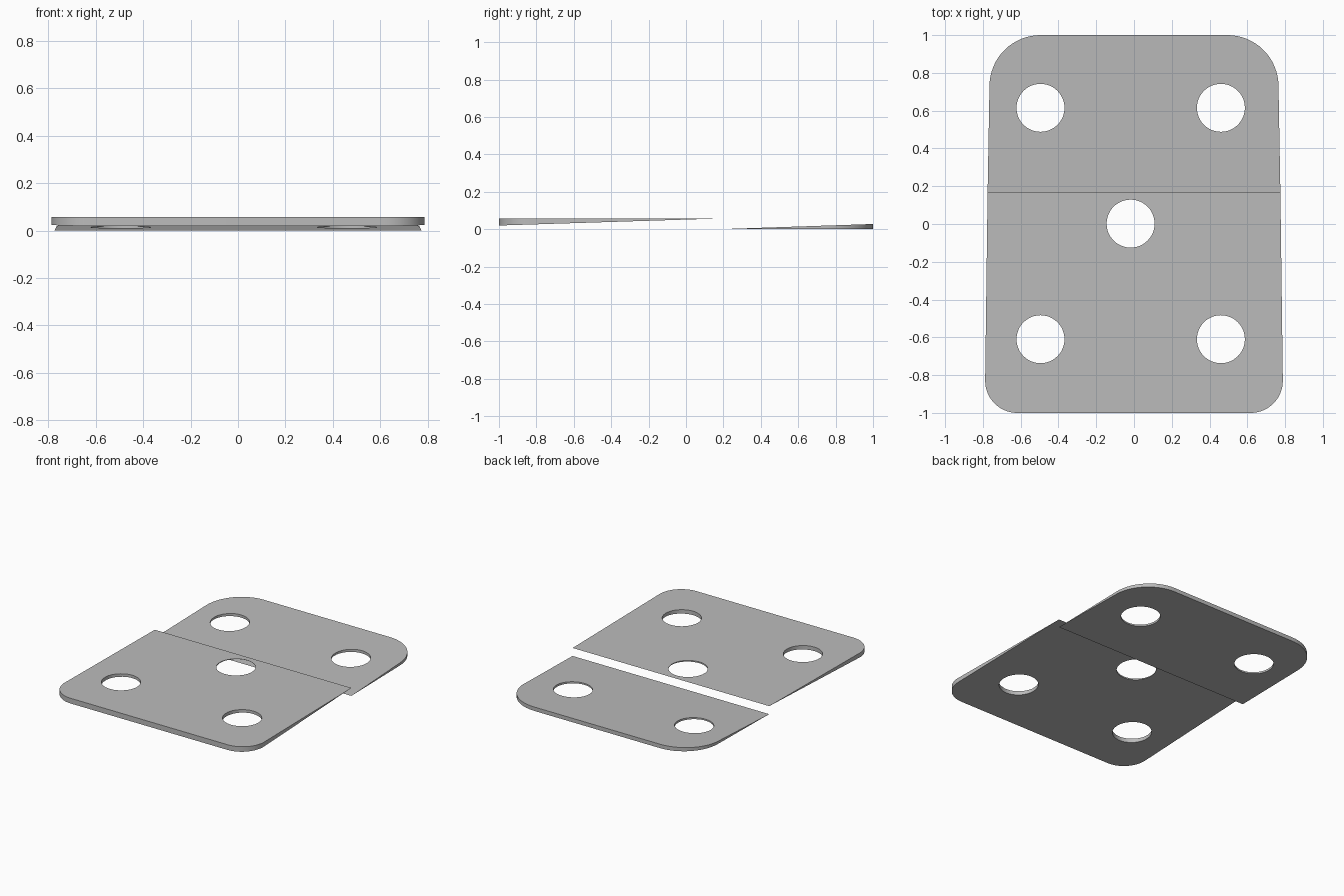
import bpy
import bmesh
from math import sin, cos, pi, radians
from mathutils import Vector

cube = bpy.data.objects.get("Cube")
if cube:
    bpy.data.objects.remove(cube, do_unlink=True)

grey = bpy.data.materials.new("plain grey")
grey.use_nodes = True
GREY = (0.5, 0.5, 0.5, 1)
grey.diffuse_color = GREY
grey.node_tree.nodes["Principled BSDF"].inputs["Base Color"].default_value = GREY

SEAM_Y = 0.17
SEAM_X = 0.775
HOLE_RADIUS = 0.127


def arc(cx, cy, radius, start, end, steps):
    return [(cx + radius * cos(start + (end - start) * i / steps),
             cy + radius * sin(start + (end - start) * i / steps))
            for i in range(steps + 1)]


def outline(half_width, end_y, radius):
    """Tapered plate with a straight seam edge and two rounded outer corners."""
    side = 1 if end_y > 0 else -1
    corner = arc(half_width - radius, end_y - side * radius, radius, 0, side * pi / 2, 16)
    right = [(SEAM_X, SEAM_Y)] + corner
    return right + [(-x, y) for x, y in reversed(right)]


def wedge(name, border, holes, bottom, top):
    """Fill the pierced outline, extrude it and slope its two faces."""
    bm = bmesh.new()
    loops = [border] + [arc(x, y, HOLE_RADIUS, 0, 2 * pi, 48)[:-1] for x, y in holes]
    edges = []
    for loop in loops:
        verts = [bm.verts.new((x, y, 0)) for x, y in loop]
        edges += [bm.edges.new((v, verts[i - 1])) for i, v in enumerate(verts)]
    bmesh.ops.triangle_fill(bm, edges=edges, use_beauty=True, normal=Vector((0, 0, 1)))
    raised = bmesh.ops.extrude_face_region(bm, geom=bm.faces[:], use_keep_orig=True)
    upper = {g for g in raised["geom"] if isinstance(g, bmesh.types.BMVert)}
    for v in bm.verts:
        v.co.z = top(v.co.y) if v in upper else bottom(v.co.y)
    # Close the knife edge at the seam
    bmesh.ops.remove_doubles(bm, verts=bm.verts[:], dist=0.00001)
    bmesh.ops.recalc_face_normals(bm, faces=bm.faces[:])
    mesh = bpy.data.meshes.new(name)
    bm.to_mesh(mesh)
    bm.free()
    mesh.materials.append(grey)
    mesh.shade_smooth()
    mesh.set_sharp_from_angle(angle=radians(30))
    obj = bpy.data.objects.new(name, mesh)
    bpy.context.collection.objects.link(obj)
    return obj


# Front plate: flat top, underside rising to the seam
TOP = 0.057
wedge("front_wedge", outline(0.788, -1, 0.17),
      [(-0.495, -0.61), (0.46, -0.61), (-0.018, 0.002)],
      lambda y: TOP - 0.037 * (SEAM_Y - y) / (1 + SEAM_Y),
      lambda y: TOP)

# Back plate: flat underside, top rising away from the seam
wedge("back_wedge", outline(0.765, 1, 0.27),
      [(-0.495, 0.615), (0.46, 0.615)],
      lambda y: 0.0,
      lambda y: 0.028 * (y - SEAM_Y) / (1 - SEAM_Y))
